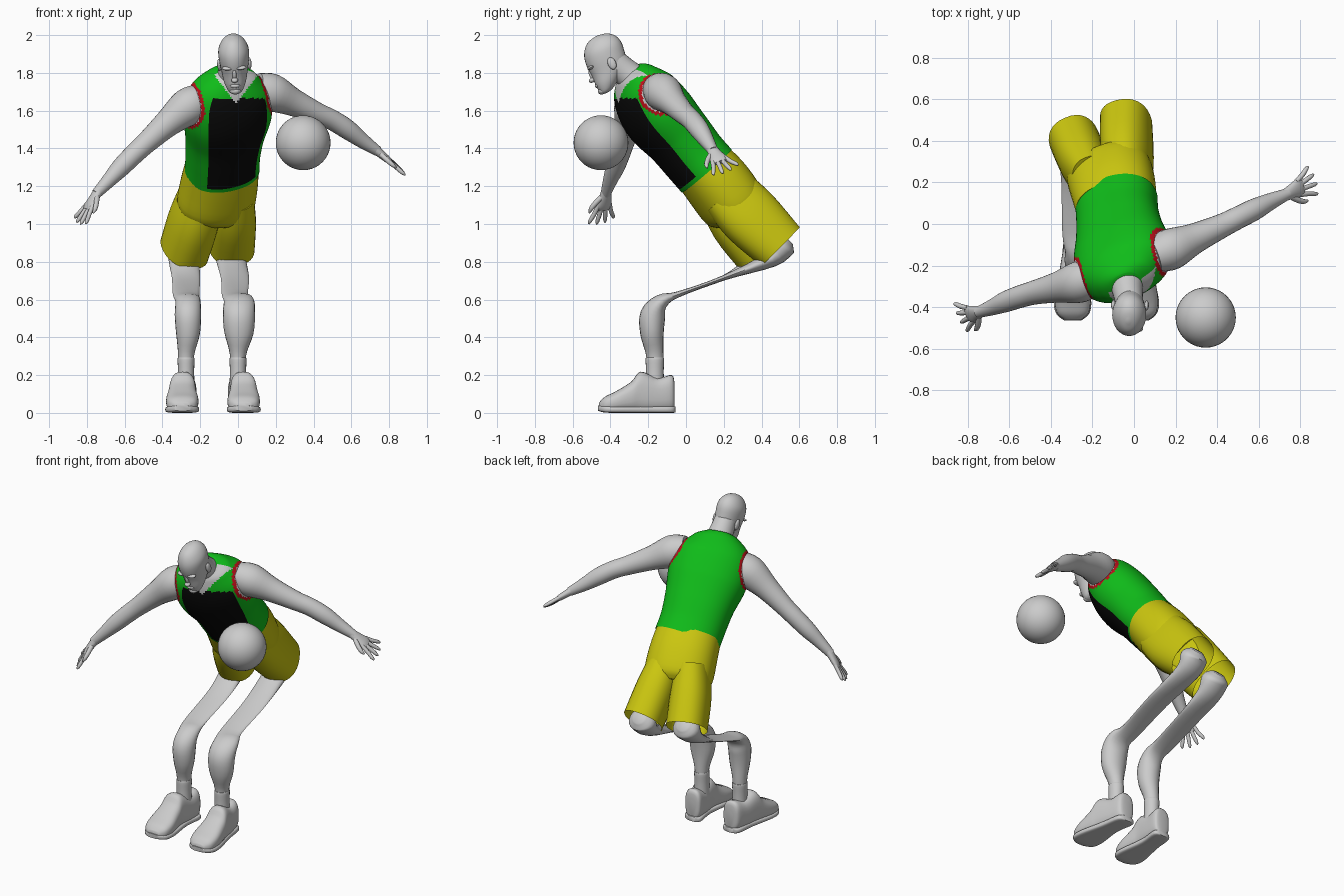
import bpy, bmesh, math
from mathutils import Vector, Matrix

if "Cube" in bpy.data.objects:
    bpy.data.objects.remove(bpy.data.objects["Cube"])


def material(name, rgb):
    m = bpy.data.materials.new(name)
    m.use_nodes = True
    m.diffuse_color = (*rgb, 1)
    m.node_tree.nodes["Principled BSDF"].inputs["Base Color"].default_value = (*rgb, 1)
    return m


GREY = material("pale grey", (.6, .6, .6))
GREEN = material("jersey green", (.005, .5, .01))
BLACK = material("panel black", (.003, .003, .003))
RED = material("trim red", (.5, .005, .01))
YELLOW = material("shorts yellow", (.6, .57, .005))
X = Vector((1, 0, 0))
SIDE = Vector((.91, .33, .2)).normalized()     # line through the shoulders


def finish(bm, name, mats):
    bmesh.ops.recalc_face_normals(bm, faces=bm.faces)
    me = bpy.data.meshes.new(name)
    bm.to_mesh(me)
    bm.free()
    for m in mats:
        me.materials.append(m)
    ob = bpy.data.objects.new(name, me)
    bpy.context.collection.objects.link(ob)
    for p in me.polygons:
        p.use_smooth = True
    me.set_sharp_from_angle(angle=math.radians(50))
    return ob


def spline(rows, steps):
    """Catmull-Rom through rows of equal length."""
    r = [rows[0]] + list(rows) + [rows[-1]]
    out = []
    for i in range(1, len(r) - 2):
        for k in range(steps):
            t = k / steps
            out.append([.5 * (2 * b + (c - a) * t + (2 * a - 5 * b + 4 * c - d) * t * t
                              + (3 * b - a - 3 * c + d) * t ** 3)
                        for a, b, c, d in zip(r[i - 1], r[i], r[i + 1], r[i + 2])])
    return out + [list(rows[-1])]


def loft(name, rows, hint=X, axis=None, mats=(GREY,), n=20, steps=4, power=2.0,
         caps=(True, True), rule=None):
    """Skin through stations (x, y, z, half width, half depth)."""
    pts = spline(rows, steps)
    bm = bmesh.new()
    rings = []
    for i, p in enumerate(pts):
        a, b = pts[max(i - 1, 0)], pts[min(i + 1, len(pts) - 1)]
        t = axis or (Vector(b[:3]) - Vector(a[:3])).normalized()
        lat = (hint - t * t.dot(hint)).normalized()
        dep = lat.cross(t)
        ring = []
        for k in range(n):
            q = 2 * math.pi * k / n
            c, s = math.cos(q), math.sin(q)
            c, s = (math.copysign(abs(v) ** (2 / power), v) for v in (c, s))
            ring.append(bm.verts.new(Vector(p[:3]) + lat * c * p[3] + dep * s * p[4]))
        rings.append(ring)
    for i, (r, u) in enumerate(zip(rings, rings[1:])):
        for k in range(n):
            f = bm.faces.new((r[k], r[(k + 1) % n], u[(k + 1) % n], u[k]))
            if rule:
                f.material_index = rule(f.calc_center_median(), 2 * math.pi * (k + .5) / n,
                                        i / (len(rings) - 1))
    for ring, cap in ((rings[0], caps[0]), (rings[-1], caps[1])):
        if cap:
            bm.faces.new(ring)
    return finish(bm, name, mats)


def ball(name, centre, size, rot=None, seg=24):
    bm = bmesh.new()
    bmesh.ops.create_uvsphere(bm, u_segments=seg, v_segments=seg // 2, radius=1)
    m = Matrix.Translation(centre) @ (rot or Matrix()) @ Matrix.Diagonal((*size, 1))
    bmesh.ops.transform(bm, matrix=m, verts=bm.verts)
    return finish(bm, name, (GREY,))


# Jersey: black front panel, green shoulders, sides and back, red armholes
armholes = [Vector((.165, -.13, 1.70)), Vector((-.265, -.28, 1.625))]


def jersey_colour(p, angle, v):
    d = min((p - h).length for h in armholes)
    if d < .125:
        return 3 if d < .105 else 2
    front = math.sin(angle) > 0
    middle = abs(p.x + .01)
    if front and p.z > 1.635 and middle < (p.z - 1.635) * .75:
        return 3
    if front and abs(math.cos(angle)) < .68 and p.z < 1.665 and v > .035:
        return 1
    return 0


loft("jersey", [(-.085, .11, 1.28, .20, .165), (-.08, .04, 1.36, .20, .165),
                (-.07, -.04, 1.46, .212, .17), (-.055, -.145, 1.58, .24, .18),
                (-.05, -.225, 1.70, .225, .155), (-.04, -.275, 1.78, .145, .105),
                (-.035, -.295, 1.81, .075, .07)],
     SIDE, mats=(GREEN, BLACK, RED, GREY), n=128, steps=10, power=2.2,
     caps=(False, True), rule=jersey_colour)

# Shorts: hips and two open legs
HIPS = Vector((.93, .33, .08)).normalized()
loft("shorts_hips", [(-.085, .09, 1.305, .195, .16), (-.1, .17, 1.21, .205, .17),
                     (-.12, .25, 1.10, .205, .165), (-.13, .28, 1.06, .17, .13)],
     HIPS, mats=(YELLOW,), n=40, power=2.3)
for side, rows in (
        ("right", [(-.19, .2, 1.17, .10, .15), (-.235, .285, 1.02, .12, .165),
                   (-.285, .40, .86, .122, .155)]),
        ("left", [(-.025, .22, 1.17, .10, .15), (-.033, .34, 1.04, .12, .165),
                  (-.038, .50, .88, .12, .145)])):
    loft(side + "_shorts_leg", rows, HIPS, mats=(YELLOW,), n=32, power=2.3,
         caps=(True, False))

# Legs: flattened thigh, bent knee, shin, sock and shoe
for side, hip, knee, wide, foot, toe in (("right", (-.285, .41, .87), -.265, .07, -.275, -.295),
                                         ("left", (-.037, .51, .89), .005, .085, 0, .03)):
    hx, hy, hz = hip
    mix = (hx + knee) / 2
    loft(side + "_leg", [(hx, hy + .03, hz + .03, .04, .04), (hx, hy, hz, .085, .075),
                         (hx, hy - .06, hz - .075, .08, .045), (mix, .2, .715, .075, .014),
                         (mix, -.04, .628, .07, .016), (knee, -.13, .59, wide * .95, .04),
                         (knee, -.175, .52, wide, .067), (knee, -.18, .42, wide * .9, .062),
                         (foot, -.165, .30, .042, .045), (foot, -.165, .15, .042, .045)])
    loft(side + "_sock", [(foot, -.165, z, r, r + .004) for z, r in
                          ((.14, .045), (.22, .043), (.28, .045), (.292, .043))], steps=3)

    def shoe_row(y, z, a, b):
        return (foot + (toe - foot) * min(1, (-.06 - y) / .2), y, z, a, b)
    loft(side + "_shoe", [shoe_row(*r) for r in (
        (-.06, .09, .03, .06), (-.075, .105, .055, .095), (-.15, .095, .062, .09),
        (-.24, .11, .068, .108), (-.29, .085, .076, .08), (-.37, .06, .086, .055),
        (-.43, .045, .075, .04), (-.46, .035, .04, .02))],
        axis=Vector((0, -1, 0)), n=28, power=2.7)
    loft(side + "_sole", [shoe_row(*r) for r in (
        (-.055, .018, .03, .016), (-.08, .018, .06, .018), (-.2, .018, .062, .018),
        (-.36, .018, .089, .018), (-.43, .02, .08, .018), (-.465, .025, .04, .014))],
        axis=Vector((0, -1, 0)), n=24, power=4)

# Arms
arm_rows = {
    "left": [(.10, -.15, 1.715, .085), (.18, -.12, 1.695, .1), (.29, -.07, 1.645, .074),
             (.42, -.01, 1.585, .058), (.5, .03, 1.55, .054), (.58, .07, 1.50, .052),
             (.66, .11, 1.44, .04), (.74, .145, 1.385, .027)],
    "right": [(-.19, -.25, 1.66, .085), (-.265, -.28, 1.62, .1), (-.37, -.305, 1.535, .074),
              (-.48, -.33, 1.435, .058), (-.55, -.35, 1.37, .054), (-.62, -.375, 1.30, .05),
              (-.68, -.40, 1.235, .039), (-.75, -.425, 1.16, .027)]}
for side, rows in arm_rows.items():
    loft(side + "_arm", [r + (r[3],) for r in rows], Vector((0, 0, 1)), n=24)


# Hands: flat palm, four spread fingers and a thumb
def hand(side, wrist, along, thumb_side):
    w = Vector(wrist)
    d = Vector(along).normalized()
    s = Vector(thumb_side)
    s = (s - d * d.dot(s)).normalized()

    def stick(name, pts, r):
        rows = [(*(w + d * u + s * v), r * k, r * k) for (u, v), k in zip(pts, (1, 1, .85, .3))]
        loft(name, rows, s, n=10, steps=3)
    loft(side + "_palm", [(*(w + d * u), a, b) for u, a, b in (
        (-.02, .028, .025), (.03, .036, .022), (.08, .046, .018), (.105, .038, .012))], s)
    for i, reach in enumerate((.085, .095, .09, .07)):
        v = .034 - .023 * i
        f = v * 1.1
        stick(f"{side}_finger_{i + 1}", ((.075, v), (.1 + reach * .3, v + f * .4),
                                         (.1 + reach * .8, v + f * .9), (.1 + reach, v + f)), .012)
    stick(side + "_thumb", ((.02, .02), (.055, .052), (.09, .075), (.115, .08)), .014)


hand("left", (.735, .143, 1.388), (.68, .36, -.55), (.25, -.9, -.3))
hand("right", (-.745, -.423, 1.165), (-.5, -.15, -.82), (.5, -.8, 0))

# Neck and head, with the head pitched forward
loft("neck", [(-.04, -.23, 1.73, .09, .085), (-.032, -.315, 1.80, .074, .074),
              (-.02, -.385, 1.86, .066, .07)], n=24)
UP = Vector((-.05, -.4, .91)).normalized()
ACROSS = (X - UP * UP.x).normalized()
FACE = ACROSS.cross(UP)
HEAD = Vector((-.02, -.415, 1.852))
TURN = Matrix((ACROSS, -FACE, UP)).transposed().to_4x4()


def on_head(x, f, u):
    return HEAD + ACROSS * x + FACE * f + UP * u


loft("head", [(*on_head(0, f, u), a, b) for u, f, a, b in (
    (-.142, .07, .02, .015), (-.13, .06, .038, .038), (-.09, .035, .058, .07),
    (-.035, .006, .07, .098), (.03, 0, .08, .108), (.08, -.005, .08, .105),
    (.12, -.008, .062, .085), (.145, -.008, .036, .052), (.155, -.008, .006, .008))],
    ACROSS, UP, n=32, steps=4)
ball("nose_bridge", on_head(0, .098, -.025), (.012, .018, .036), TURN, 16)
ball("nose_tip", on_head(0, .112, -.05), (.018, .018, .013), TURN, 16)
ball("lips", on_head(0, .098, -.088), (.026, .014, .012), TURN, 16)
ball("chin", on_head(0, .085, -.122), (.03, .024, .02), TURN, 16)
for side, k in (("left", 1), ("right", -1)):
    ball(side + "_brow", on_head(.033 * k, .09, .012), (.032, .02, .01), TURN, 16)
    ball(side + "_ear", on_head(.08 * k, -.02, -.015), (.011, .022, .034), TURN, 16)

# Ball
ball("ball", (.345, -.45, 1.43), (.145, .145, .145), seg=40)
